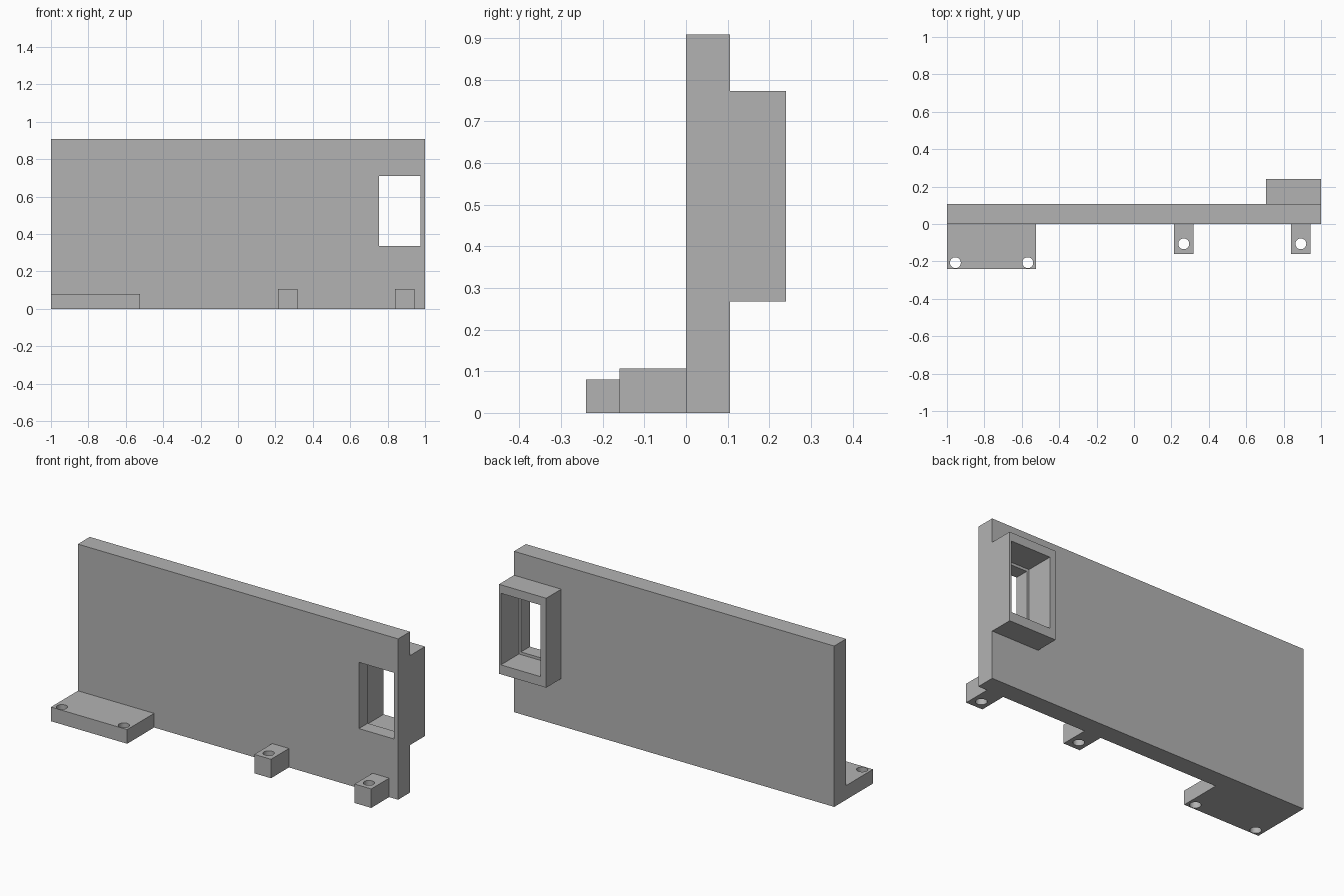
import bpy

cube = bpy.data.objects.get("Cube")
if cube:
    bpy.data.objects.remove(cube, do_unlink=True)

# Single grey finish
grey = bpy.data.materials.new("plain grey")
grey.use_nodes = True
colour = (0.45, 0.45, 0.45, 1)
grey.diffuse_color = colour
grey.node_tree.nodes["Principled BSDF"].inputs["Base Color"].default_value = colour


def box(name, x, y, z):
    """Box spanning the given (min, max) ranges."""
    spans = (x, y, z)
    bpy.ops.mesh.primitive_cube_add(size=1, location=[(a + b) / 2 for a, b in spans])
    obj = bpy.context.object
    obj.name = name
    obj.scale = [b - a for a, b in spans]
    bpy.ops.object.transform_apply(location=False, rotation=False, scale=True)
    obj.data.materials.append(grey)
    return obj


def screw_hole(x, y):
    bpy.ops.mesh.primitive_cylinder_add(vertices=32, radius=0.029, depth=0.5, location=(x, y, 0))
    bpy.context.object.data.materials.append(grey)
    return bpy.context.object


def cut(obj, cutters):
    """Subtract the cutters, then bake the result."""
    bpy.context.view_layer.objects.active = obj
    for cutter in cutters:
        cutter.hide_render = True
        mod = obj.modifiers.new("cut", 'BOOLEAN')
        mod.operation = 'DIFFERENCE'
        mod.solver = 'EXACT'
        mod.object = cutter
        bpy.ops.object.modifier_apply(modifier=mod.name)


PLATE_BACK, BACK = 0.106, 0.24

# Upright plate and the collar behind its window
plate = box("upright_plate", (-1, 1), (0, PLATE_BACK), (0, 0.908))
collar = box("window_collar", (0.705, 1), (PLATE_BACK, BACK), (0.268, 0.773))

# Window through the plate, with a slightly larger recess from the back
window = box("window_cutter", (0.755, 0.975), (-0.1, 0.5), (0.336, 0.71))
recess = box("recess_cutter", (0.741, 0.988), (0.079, 0.5), (0.321, 0.725))
cut(plate, [window, recess])
cut(collar, [recess])
helpers = [window, recess]

# Wide mounting foot with two screw holes
foot = box("wide_foot", (-1, -0.524), (-BACK, 0), (0, 0.08))
foot_holes = [screw_hole(x, -0.207) for x in (-0.955, -0.568)]
cut(foot, foot_holes)
helpers += foot_holes

# Two small mounting lugs, one screw hole each
for name, x in (("inner_lug", 0.266), ("outer_lug", 0.892)):
    lug = box(name, (x - 0.052, x + 0.052), (-0.16, 0), (0, 0.107))
    hole = screw_hole(x, -0.106)
    cut(lug, [hole])
    helpers.append(hole)

for helper in helpers:
    bpy.data.objects.remove(helper, do_unlink=True)
